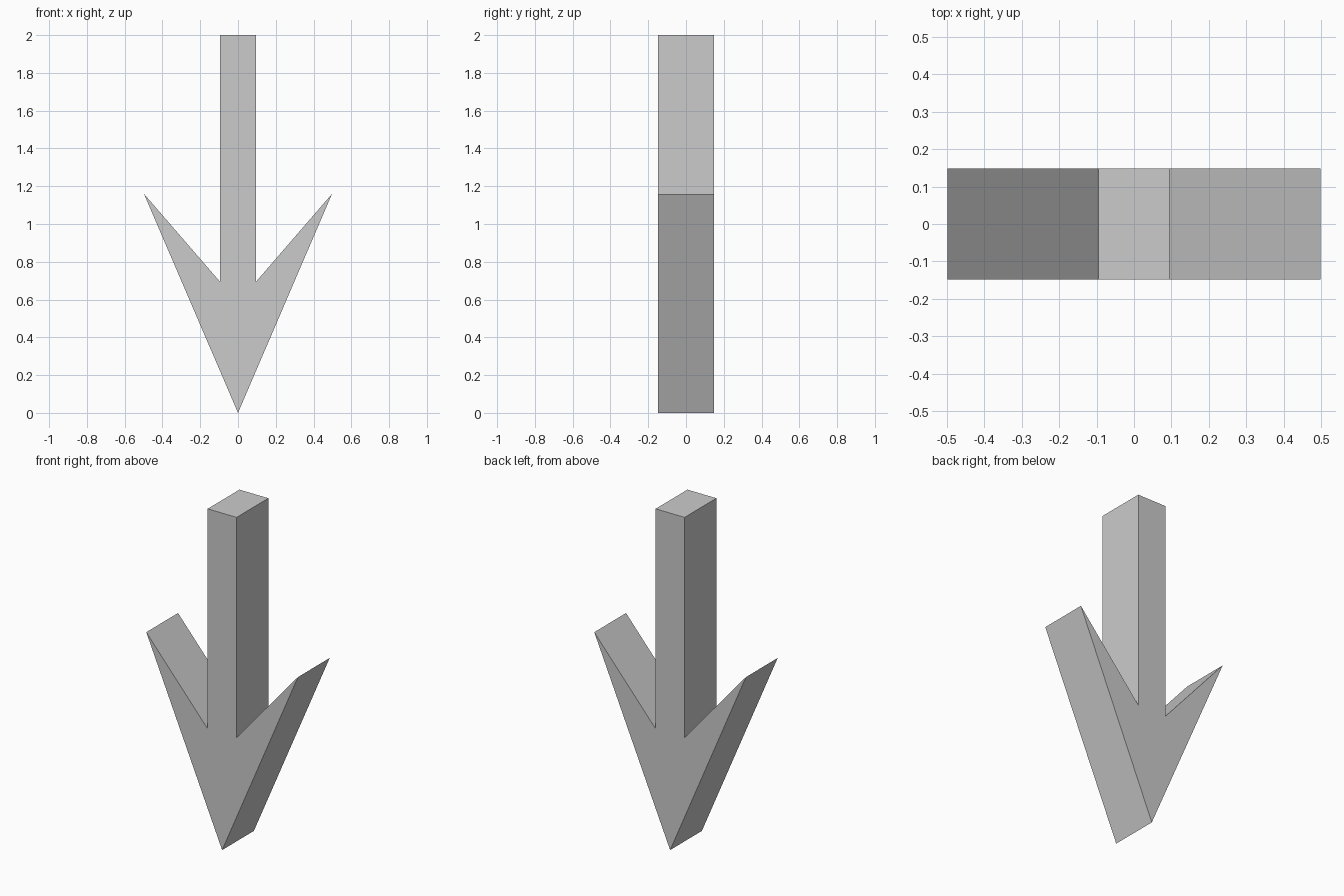
import bpy
import bmesh

if "Cube" in bpy.data.objects:
    bpy.data.objects.remove(bpy.data.objects["Cube"])

HALF_DEPTH = 0.149

# right half of the arrow outline (x, z), tip to shaft top
half = [(0.498, 1.16), (0.095, 0.694), (0.095, 2.0)]
outline = [(0.0, 0.0)] + half + [(-x, z) for x, z in reversed(half)]

# downward arrow: flat front face extruded through the depth
bm = bmesh.new()
face = bm.faces.new([bm.verts.new((x, -HALF_DEPTH, z)) for x, z in outline])
ext = bmesh.ops.extrude_face_region(bm, geom=[face], use_keep_orig=True)
back = [v for v in ext["geom"] if isinstance(v, bmesh.types.BMVert)]
bmesh.ops.translate(bm, vec=(0, 2 * HALF_DEPTH, 0), verts=back)
bmesh.ops.recalc_face_normals(bm, faces=bm.faces)

mesh = bpy.data.meshes.new("down_arrow")
bm.to_mesh(mesh)
bm.free()
bpy.context.collection.objects.link(bpy.data.objects.new("down_arrow", mesh))
